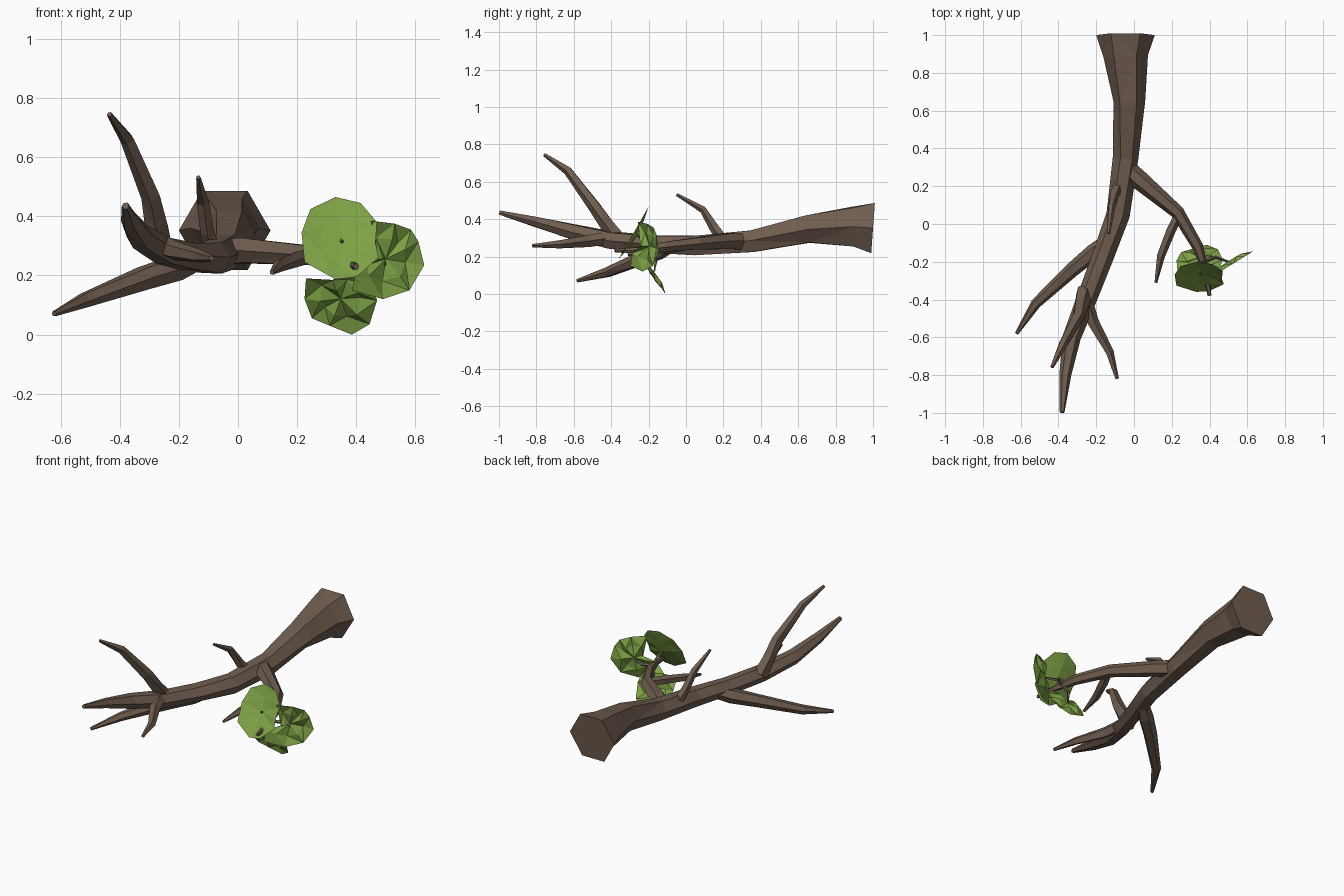
import bpy, bmesh, math, random
from mathutils import Vector

if "Cube" in bpy.data.objects:
    bpy.data.objects.remove(bpy.data.objects["Cube"])

random.seed(4)


def material(name, rgb):
    m = bpy.data.materials.new(name)
    m.diffuse_color = (*rgb, 1)
    m.use_nodes = True
    m.node_tree.nodes["Principled BSDF"].inputs["Base Color"].default_value = m.diffuse_color
    return m


BARK = material("bark", (0.16, 0.11, 0.08))
GREEN = material("leaf_green", (0.21, 0.36, 0.06))


def finish(bm, name, mat):
    me = bpy.data.meshes.new(name)
    bm.to_mesh(me)
    bm.free()
    me.materials.append(mat)
    ob = bpy.data.objects.new(name, me)
    bpy.context.collection.objects.link(ob)
    return ob


def limb(name, path, sides=6, rough=0.09):
    """Tapered faceted tube through (x, y, z, radius) stations."""
    bm = bmesh.new()
    pts = [Vector(p[:3]) for p in path]
    rings = []
    for i, p in enumerate(pts):
        tangent = pts[min(i + 1, len(pts) - 1)] - pts[max(i - 1, 0)]
        q = tangent.to_track_quat('Z', 'Y')
        ring = []
        for k in range(sides):
            a = math.tau * k / sides
            r = path[i][3] * (1 + (random.uniform(-rough, rough) if i else 0))
            ring.append(bm.verts.new(p + q @ Vector((math.cos(a) * r, math.sin(a) * r, 0))))
        rings.append(ring)
    for a, b in zip(rings, rings[1:]):
        for k in range(sides):
            n = (k + 1) % sides
            bm.faces.new((a[k], a[n], b[n], b[k]))
    bm.faces.new(rings[0][::-1])
    bm.faces.new(rings[-1])
    bmesh.ops.triangulate(bm, faces=[f for f in bm.faces if len(f.verts) == 4])
    bmesh.ops.recalc_face_normals(bm, faces=bm.faces)
    return finish(bm, name, BARK)


def leaf(name, outline, depth, normal, cup, pleat):
    """Pleated round leaf: front outline (x, z), depth gives y on its plane."""
    bm = bmesh.new()
    n = Vector(normal).normalized()
    pts = [Vector((x, depth(x, z), z)) for x, z in outline]
    centre = sum(pts, Vector()) / len(pts)
    mid = bm.verts.new(centre - n * cup)
    rim, inner = [], []
    for i, p in enumerate(pts):
        s = pleat if i % 2 else -pleat
        rim.append(bm.verts.new(p))
        inner.append(bm.verts.new(centre.lerp(p, 0.55) + n * (s - cup * 0.5)))
    for i in range(len(pts)):
        j = (i + 1) % len(pts)
        bm.faces.new((mid, inner[i], inner[j]))
        bm.faces.new((inner[i], rim[i], rim[j], inner[j]))
    bmesh.ops.triangulate(bm, faces=[f for f in bm.faces if len(f.verts) == 4])
    bmesh.ops.recalc_face_normals(bm, faces=bm.faces)
    return finish(bm, name, GREEN)


# Main bough, cut end at the back
limb("main_bough", [
    (-.045, 1, .352, .155), (-.045, .89, .36, .125), (-.03, .65, .345, .083),
    (-.04, .35, .285, .067), (-.085, .05, .262, .06), (-.165, -.17, .265, .055),
    (-.25, -.4, .285, .052), (-.33, -.6, .33, .045), (-.365, -.8, .385, .032),
    (-.38, -.997, .435, .013)])

# Side branches, each starting inside its parent
limb("upright_branch", [
    (-.265, -.36, .29, .045), (-.28, -.42, .37, .04), (-.295, -.49, .47, .035),
    (-.375, -.63, .66, .025), (-.435, -.757, .745, .01)], 5)
limb("low_left_branch", [
    (-.15, -.1, .25, .04), (-.21, -.15, .225, .044), (-.32, -.24, .19, .04),
    (-.52, -.42, .115, .028), (-.622, -.58, .07, .01)])
limb("front_right_twig", [
    (-.25, -.42, .3, .035), (-.22, -.52, .285, .033), (-.13, -.68, .265, .024),
    (-.09, -.82, .258, .01)], 5)
limb("right_branch", [
    (-.045, .3, .28, .05), (.03, .23, .285, .048), (.23, .06, .27, .038),
    (.335, -.12, .25, .03), (.38, -.25, .235, .018), (.4, -.38, .23, .01)])
limb("right_branch_twig", [
    (.235, .05, .265, .025), (.19, -.04, .255, .027), (.14, -.17, .235, .022),
    (.115, -.31, .21, .008)], 5)
limb("upper_twig", [
    (-.085, .2, .29, .03), (-.105, .155, .35, .026), (-.12, .09, .45, .02),
    (-.135, -.05, .532, .008)], 5)

# Three leaves around the end of the right branch
leaf("upper_leaf", [
    (.215, .345), (.245, .425), (.33, .465), (.415, .445), (.47, .38), (.465, .31),
    (.475, .26), (.40, .195), (.33, .187), (.225, .245)],
    lambda x, z: -.355 + (z - .195) * .57, (0, -1, .57), .025, .002)
leaf("right_leaf", [
    (.45, .385), (.53, .375), (.585, .355), (.61, .315), (.63, .235), (.58, .15),
    (.49, .12), (.385, .15), (.40, .22), (.47, .255)],
    lambda x, z: -.3 + (x - .38) * .62, (.6, -1, 0), .025, .011)
leaf("lower_leaf", [
    (.23, .19), (.225, .12), (.25, .055), (.31, .03), (.385, 0), (.445, .035),
    (.47, .115), (.455, .17), (.385, .225), (.32, .185)],
    lambda x, z: -.11 - z * .7, (0, -1, -.7), .015, .013)

# Leaf stalks
for i, tip in enumerate([(.35, -.27, .32), (.5, -.2, .24), (.35, -.17, .12)]):
    base = Vector((.365, -.2, .24))
    end = Vector(tip)
    bend = base.lerp(end, .5) + Vector((0, .025, 0))
    limb(f"leaf_stalk_{i + 1}", [(*base, .012), (*bend, .009), (*end, .006)], 4)
